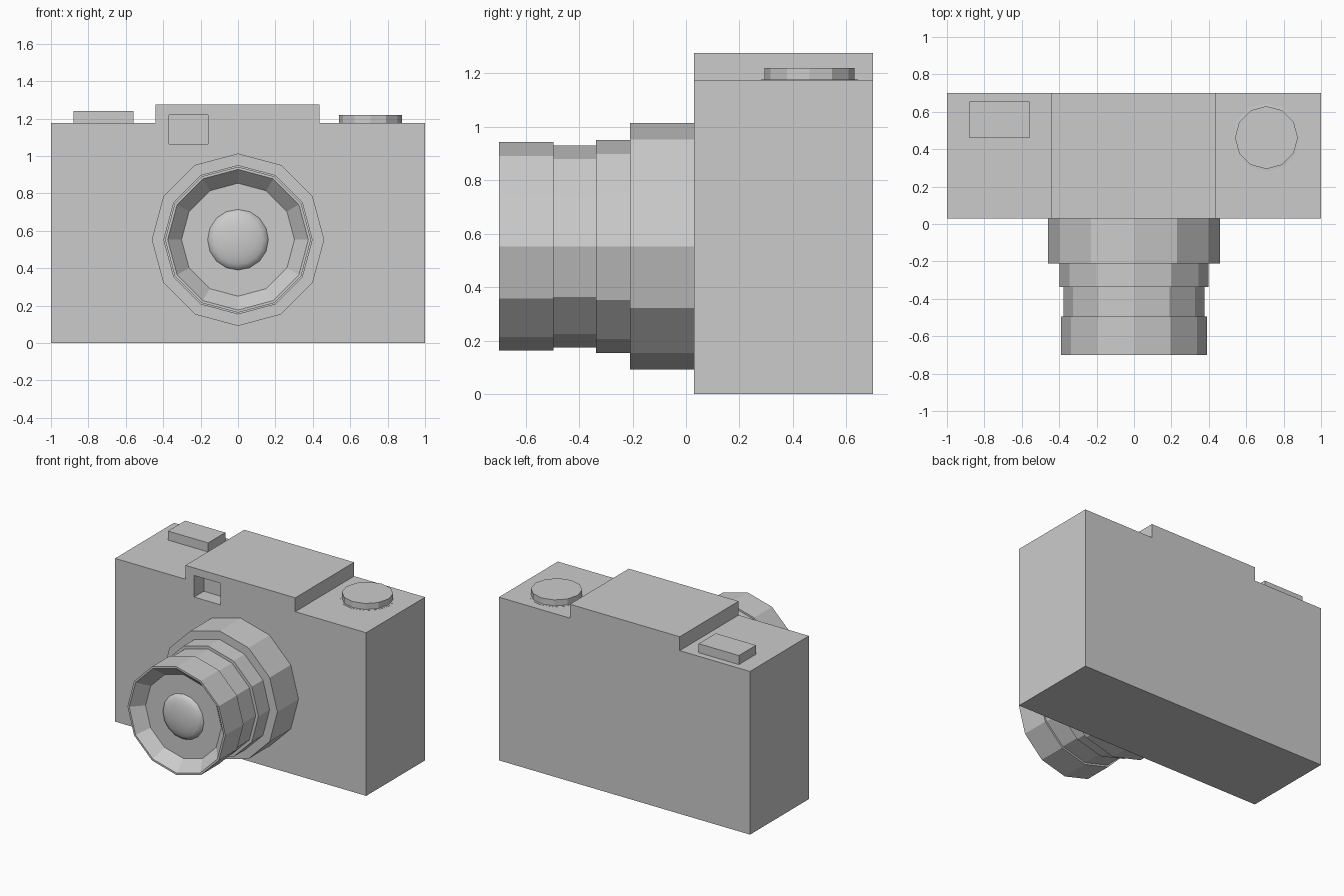
import bpy, bmesh, math
from mathutils import Matrix

if "Cube" in bpy.data.objects:
    bpy.data.objects.remove(bpy.data.objects["Cube"])


def finish(name, bm, matrix=Matrix()):
    bm.transform(matrix)
    bmesh.ops.recalc_face_normals(bm, faces=bm.faces)
    mesh = bpy.data.meshes.new(name)
    bm.to_mesh(mesh)
    bm.free()
    ob = bpy.data.objects.new(name, mesh)
    bpy.context.collection.objects.link(ob)
    return ob


def box(name, lo, hi):
    bm = bmesh.new()
    bmesh.ops.create_cube(bm, size=1)
    for v in bm.verts:
        v.co = [a + (c + 0.5) * (b - a) for a, b, c in zip(lo, hi, v.co)]
    return finish(name, bm)


def lathe(name, profile, sides, matrix):
    """Revolve (radius, height) points around z; both ends are capped."""
    bm = bmesh.new()
    rings = []
    for r, h in profile:
        rings.append([bm.verts.new((r * math.cos(2 * math.pi * i / sides),
                                    r * math.sin(2 * math.pi * i / sides), h))
                      for i in range(sides)])
    for a, b in zip(rings, rings[1:]):
        for i in range(sides):
            j = (i + 1) % sides
            bm.faces.new((a[i], a[j], b[j], b[i]))
    bm.faces.new(rings[0])
    bm.faces.new(rings[-1])
    return finish(name, bm, matrix)


# Body with raised centre section, extruded front to back
outline = [(-1, 0), (1, 0), (1, 1.175), (0.435, 1.175), (0.435, 1.275),
           (-0.44, 1.275), (-0.44, 1.175), (-1, 1.175)]
bm = bmesh.new()
face = bm.faces.new([bm.verts.new((x, 0.03, z)) for x, z in outline])
back = bmesh.ops.extrude_face_region(bm, geom=[face], use_keep_orig=True)["geom"]
for v in back:
    if isinstance(v, bmesh.types.BMVert):
        v.co.y = 0.70
body = finish("camera_body", bm)

# Viewfinder recess
cutter = box("viewfinder_cutter", (-0.37, -0.05, 1.065), (-0.16, 0.14, 1.22))
cutter.hide_render = True
cutter.hide_set(True)
cut = body.modifiers.new("viewfinder", "BOOLEAN")
cut.operation = "DIFFERENCE"
cut.solver = "EXACT"
cut.object = cutter

# Accessory block and dial on the top plate
box("top_button", (-0.88, 0.46, 1.17), (-0.56, 0.655, 1.24))
lathe("top_dial", [(0.181, 0), (0.181, 0.006), (0.168, 0.007), (0.168, 0.05)], 12,
      Matrix.Translation((0.708, 0.462, 1.17)))

# Stepped lens barrel with a funnel-shaped front opening
forward = Matrix.Translation((0, 0, 0.552)) @ Matrix.Rotation(math.pi / 2, 4, "X")
lathe("lens_barrel",
      [(0.461, -0.03), (0.461, 0.21), (0.399, 0.21), (0.399, 0.337),
       (0.377, 0.337), (0.377, 0.495), (0.39, 0.495), (0.39, 0.70),
       (0.376, 0.70), (0.302, 0.62)], 12, forward)

# Shallow glass dome
steps = [math.radians(a) for a in (0, 18, 36, 54, 72, 86)]
glass = lathe("lens_glass", [(0.163 * math.cos(a), 0.619 + 0.045 * math.sin(a))
                             for a in steps], 16, forward)
bpy.context.view_layer.objects.active = glass
glass.select_set(True)
bpy.ops.object.shade_smooth_by_angle(angle=math.radians(40))
